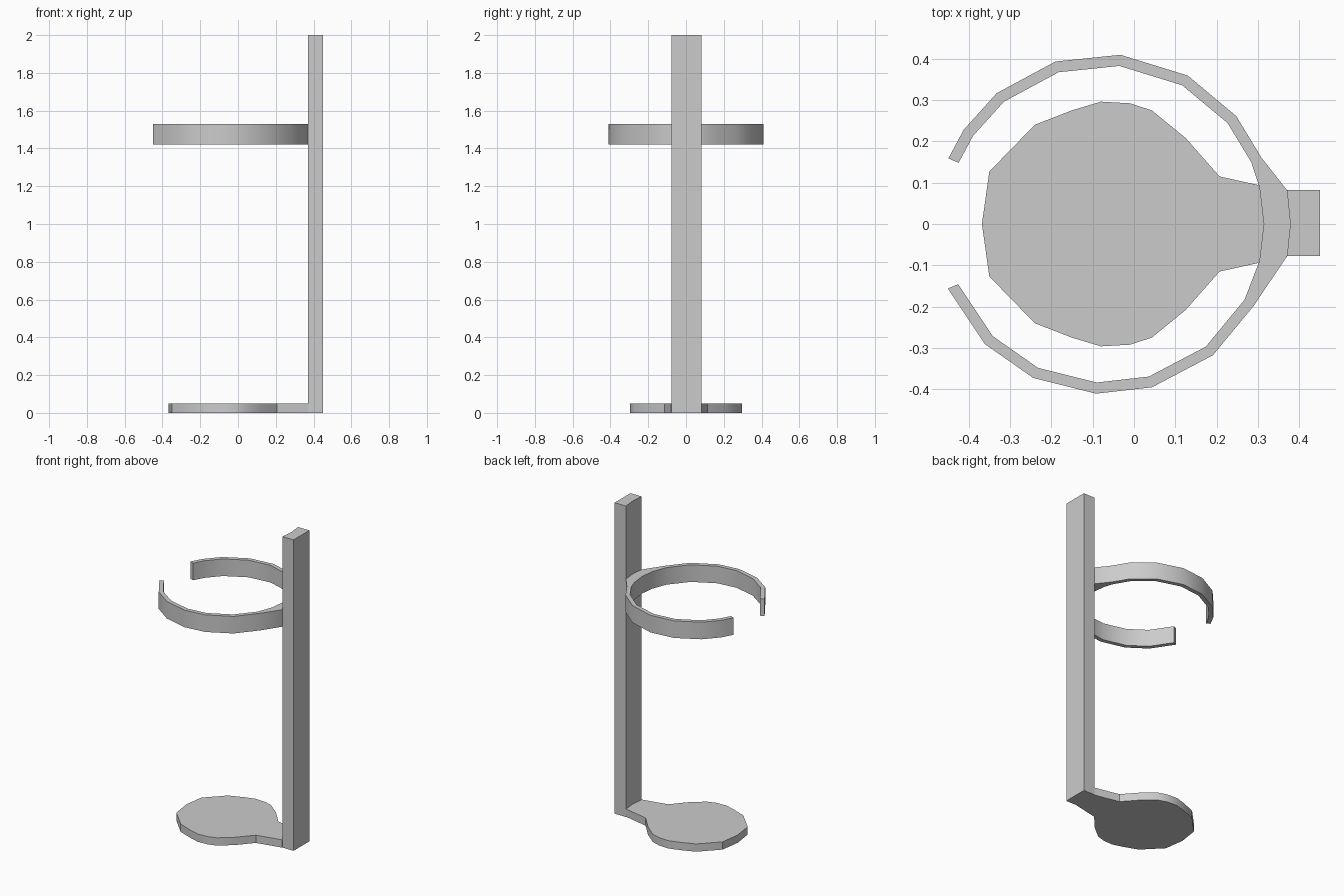
import bpy
import bmesh
from math import radians, cos, sin

default_cube = bpy.data.objects.get("Cube")
if default_cube:
    bpy.data.objects.remove(default_cube, do_unlink=True)


def make_material(name, colour):
    material = bpy.data.materials.new(name)
    material.use_nodes = True
    material.diffuse_color = colour
    material.node_tree.nodes["Principled BSDF"].inputs["Base Color"].default_value = colour
    return material


def extrude_outline(name, outline, bottom, top, material):
    """Raise a flat outline into a solid with sharp rims and smooth sides."""
    bm = bmesh.new()
    face = bm.faces.new([bm.verts.new((x, y, bottom)) for x, y in outline])
    raised = bmesh.ops.extrude_face_region(bm, geom=[face], use_keep_orig=True)
    new_verts = [g for g in raised["geom"] if isinstance(g, bmesh.types.BMVert)]
    bmesh.ops.translate(bm, verts=new_verts, vec=(0, 0, top - bottom))
    bmesh.ops.recalc_face_normals(bm, faces=bm.faces)
    mesh = bpy.data.meshes.new(name)
    bm.to_mesh(mesh)
    bm.free()
    mesh.materials.append(material)
    part = bpy.data.objects.new(name, mesh)
    bpy.context.collection.objects.link(part)
    bpy.ops.object.select_all(action="DESELECT")
    part.select_set(True)
    bpy.context.view_layer.objects.active = part
    bpy.ops.object.shade_smooth_by_angle(angle=radians(35))
    return part


def arc(radius, angles, centre_x=-0.07):
    return [(centre_x + radius * cos(radians(a)), radius * sin(radians(a))) for a in angles]


grey = make_material("plain grey", (0.6, 0.6, 0.6, 1))

# Upright post with a shallow hollow on its inner face
hollow = [(0.37, 0.082), (0.378, 0), (0.37, -0.078)]
post_back = [(0.45, -0.078), (0.45, 0.082)]
extrude_outline("post", hollow + post_back, 0, 2, grey)

# Open holder ring that flares into the post
left_angles = [157.3, 146.3, 129.6, 107, 84.8, 60.9, 39.5, 23]
right_angles = [-28.5, -50.6, -74, -93, -115, -135, -157.7]
outer = arc(0.411, left_angles) + hollow + arc(0.411, right_angles)
inner = arc(0.384, left_angles + [13.6, 0, -13.6] + right_angles)
extrude_outline("holder_ring", outer + inner[::-1], 1.42, 1.53, grey)

# Rounded base plate with a neck reaching the post
half_plate = [(-0.35, 0.127), (-0.24, 0.24), (-0.15, 0.275), (-0.08, 0.296), (-0.01, 0.292),
              (0.043, 0.275), (0.125, 0.208), (0.207, 0.115), (0.302, 0.094), (0.37, 0.08)]
other_half = [(x, -y) for x, y in reversed(half_plate)]
plate = [(-0.368, 0)] + half_plate + [hollow[1]] + other_half
extrude_outline("base_plate", plate, 0, 0.05, grey)
